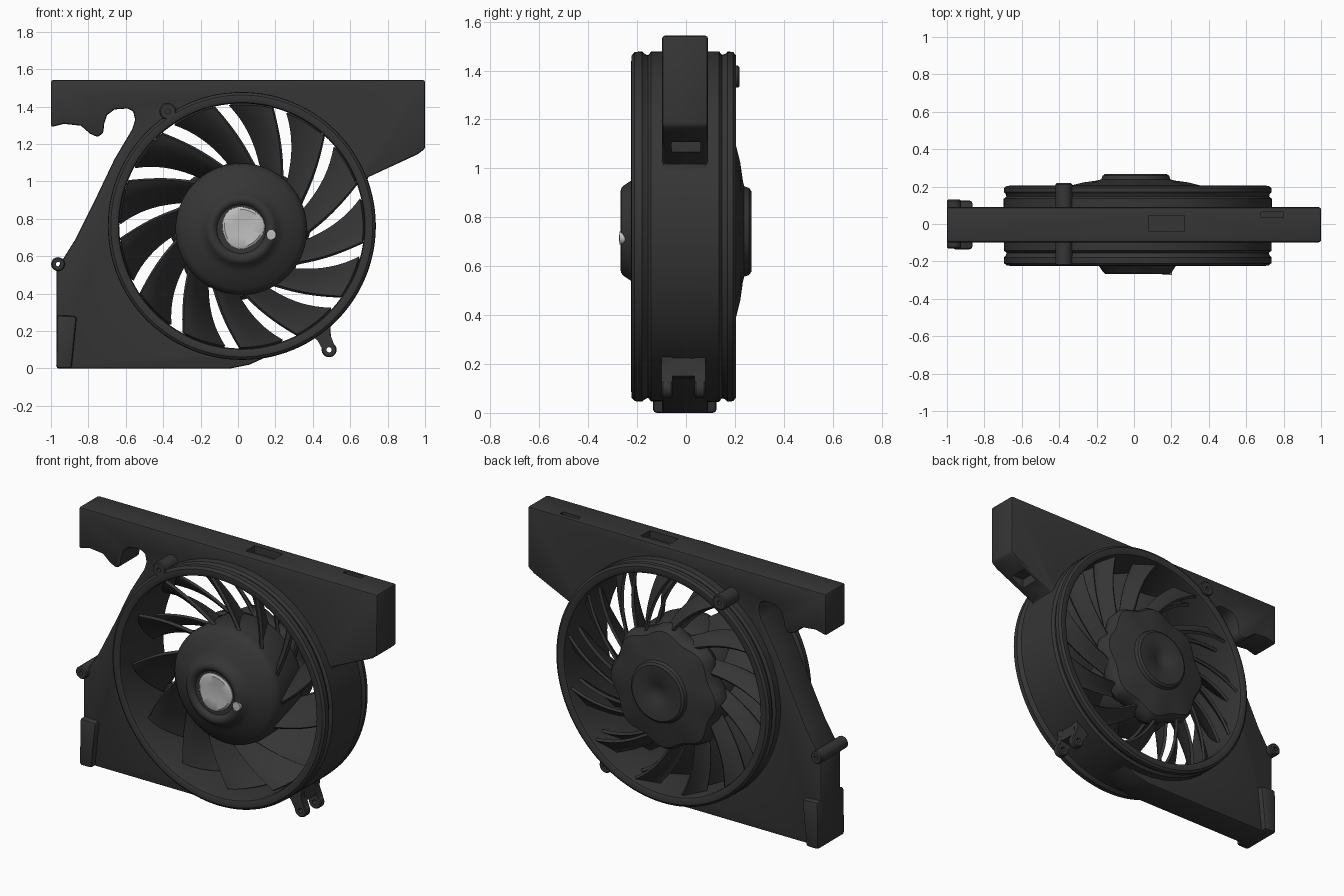
import bpy, bmesh, math
from math import cos, sin, radians, pi

if "Cube" in bpy.data.objects:
    bpy.data.objects.remove(bpy.data.objects["Cube"])

CX, CZ = 0.02, 0.762      # shroud ring centre
HX, HZ = 0.018, 0.745     # hub centre


def material(name, rgb):
    m = bpy.data.materials.new(name)
    m.diffuse_color = (*rgb, 1)
    m.use_nodes = True
    m.node_tree.nodes["Principled BSDF"].inputs["Base Color"].default_value = m.diffuse_color
    return m


DARK = material("dark_plastic", (0.036, 0.036, 0.037))
LIGHT = material("light_metal", (0.52, 0.52, 0.52))


def make(name, bm, mat=DARK):
    bmesh.ops.remove_doubles(bm, verts=bm.verts, dist=1e-5)
    bmesh.ops.recalc_face_normals(bm, faces=bm.faces)
    me = bpy.data.meshes.new(name)
    bm.to_mesh(me)
    bm.free()
    ob = bpy.data.objects.new(name, me)
    bpy.context.collection.objects.link(ob)
    me.materials.append(mat)
    return ob


def finish(ob, angle=35):
    """Apply modifiers and smooth the gentle edges."""
    bpy.ops.object.select_all(action='DESELECT')
    ob.select_set(True)
    bpy.context.view_layer.objects.active = ob
    bpy.ops.object.convert(target='MESH')
    bpy.ops.object.shade_smooth_by_angle(angle=radians(angle))
    return ob


def bevel(ob, width, segments=2):
    b = ob.modifiers.new("bevel", 'BEVEL')
    b.width, b.segments, b.limit_method = width, segments, 'ANGLE'
    b.angle_limit = radians(40)


def lathe(name, profile, cx, cz, n=64, closed=False, mat=DARK, wobble=None):
    """Spin (radius, y) points round the y axis through (cx, cz)."""
    bm = bmesh.new()
    rows = []
    for r, y in profile:
        row = []
        for i in range(n):
            a = 2 * pi * i / n
            k = r * (wobble(a, r) if wobble else 1)
            row.append(bm.verts.new((cx + k * cos(a), y, cz + k * sin(a))))
        rows.append(row)
    pairs = list(zip(rows, rows[1:])) + ([(rows[-1], rows[0])] if closed else [])
    for p, q in pairs:
        for i in range(n):
            j = (i + 1) % n
            bm.faces.new((p[i], p[j], q[j], q[i]))
    return make(name, bm, mat)


def tube(name, cx, cz, r_in, r_out, y0, y1):
    c = 0.006
    prof = [(r_in, y0), (r_out - c, y0), (r_out, y0 + c),
            (r_out, y1 - c), (r_out - c, y1), (r_in, y1)]
    return finish(lathe(name, prof, cx, cz, 28, closed=True))


def prism(name, outline, y0, y1):
    """Extrude an (x, z) outline from y0 to y1."""
    bm = bmesh.new()
    f = bm.faces.new([bm.verts.new((x, y0, z)) for x, z in outline])
    g = bmesh.ops.extrude_face_region(bm, geom=[f])
    for v in g['geom']:
        if isinstance(v, bmesh.types.BMVert):
            v.co.y = y1
    return make(name, bm)


# Shroud plate: top bar, hooked left end and slanted left side
arc = [(CX + 0.715 * cos(radians(a)), CZ + 0.715 * sin(radians(a)))
       for a in range(18, -81, -7)]
outline = [(-1, 1.543), (1, 1.543), (1, 1.175), (0.96, 1.145), (0.69, 1.02)] + arc + [
    (0.06, 0.02), (-0.04, 0), (-0.97, 0), (-0.97, 0.53), (-0.87, 0.69), (-0.765, 0.9),
    (-0.66, 1.12), (-0.565, 1.28), (-0.55, 1.33), (-0.56, 1.375), (-0.59, 1.39),
    (-0.66, 1.385), (-0.7, 1.355), (-0.715, 1.31), (-0.72, 1.26), (-0.75, 1.237),
    (-0.79, 1.255), (-0.84, 1.298), (-0.93, 1.308), (-1, 1.29)]
plate = prism("shroud_plate", outline, -0.098, 0.09)
bevel(plate, 0.012)
cutters = [lathe("fan_hole_cutter", [(0, -1), (0.685, -1), (0.685, 1), (0, 1)], CX, CZ, 96)]
for x0, x1, z0, z1, y0, y1 in [(0.08, 0.27, 1.5, 1.6, -0.04, 0.045),
                               (0.68, 0.8, 1.52, 1.6, 0.035, 0.065),
                               (0.79, 0.88, 1.0, 1.125, -0.06, 0.06)]:
    cutters.append(prism("slot_cutter", [(x0, z0), (x1, z0), (x1, z1), (x0, z1)], y0, y1))
for c in cutters:
    c.hide_render = True
    b = plate.modifiers.new("cut", 'BOOLEAN')
    b.operation, b.object, b.solver = 'DIFFERENCE', c, 'EXACT'
finish(plate)
for c in cutters:
    bpy.data.objects.remove(c)

# Round shroud ring with a rolled lip front and back
ring = [(0.655, -0.2), (0.66, -0.217), (0.675, -0.224), (0.7, -0.222), (0.714, -0.21),
        (0.716, -0.18), (0.706, -0.168), (0.7, -0.155), (0.715, -0.143), (0.717, 0.135),
        (0.702, 0.147), (0.706, 0.16), (0.716, 0.17), (0.714, 0.193), (0.7, 0.204),
        (0.675, 0.205), (0.66, 0.198), (0.655, 0.18)]
finish(lathe("shroud_ring", ring, CX, CZ, 112, closed=True))

# Foot block at the lower left corner
foot = prism("corner_block", [(-0.972, 0), (-0.89, 0), (-0.862, 0.28), (-0.968, 0.285)],
             -0.135, 0.125)
bevel(foot, 0.015)
finish(foot)

# Mounting lugs and ring bosses
tube("left_lug", -0.962, 0.558, 0.012, 0.037, -0.13, 0.13)
for y0, y1 in [(-0.1, -0.055), (0.035, 0.08)]:
    tube("lower_lug_eye", 0.487, 0.1, 0.014, 0.04, y0, y1)
    finish(prism("lower_lug_arm", [(0.37, 0.2), (0.425, 0.15), (0.45, 0.105), (0.475, 0.13),
                                   (0.515, 0.125), (0.49, 0.19), (0.5, 0.25)], y0, y1))
finish(prism("lower_lug_bridge", [(0.4, 0.19), (0.435, 0.14), (0.5, 0.15), (0.49, 0.24)],
             -0.07, 0.05))
tube("front_boss", -0.375, 1.375, 0.012, 0.045, -0.222, -0.08)
tube("back_boss", -0.375, 1.375, 0.012, 0.045, 0.08, 0.218)

# Fan hub with a raised, hollowed nose
hub = [(0, 0.1), (0.34, 0.1), (0.35, 0.08), (0.352, -0.11), (0.345, -0.14), (0.32, -0.165),
       (0.26, -0.195), (0.225, -0.215), (0.205, -0.225), (0.185, -0.255), (0.172, -0.266),
       (0.155, -0.268), (0.14, -0.262), (0.13, -0.247), (0, -0.243)]
finish(lathe("fan_hub", hub, HX, HZ, 72))
cap = [(0, -0.24), (0.11, -0.24), (0.112, -0.255), (0.1, -0.262), (0.05, -0.258), (0, -0.254)]
finish(lathe("hub_cap", cap, HX + 0.007, HZ + 0.008, 48, mat=LIGHT,
             wobble=lambda a, r: 1 + 0.04 * sin(3 * a + 1)))
finish(lathe("hub_pin", [(0, -0.24), (0.026, -0.24), (0.026, -0.272), (0, -0.274)],
             0.178, 0.715, 16, mat=LIGHT))

# Motor housing at the back, with a lobed rim
motor = [(0, 0.09), (0.34, 0.09), (0.36, 0.13), (0.352, 0.18), (0.335, 0.205), (0.27, 0.222),
         (0.21, 0.232), (0.185, 0.238), (0.178, 0.258), (0.165, 0.267), (0.14, 0.265),
         (0.05, 0.258), (0.035, 0.248), (0, 0.247)]
finish(lathe("motor_housing", motor, 0.01, 0.742, 96,
             wobble=lambda a, r: 1 + (0.045 * cos(8 * a) if r > 0.25 else 0)))


def vane(name, angle, width, y_front, y_back, thick, steps=10, chords=6):
    """Swept, pitched blade running from the hub to the ring."""
    bm = bmesh.new()
    rows = []
    for i in range(steps + 1):
        t = i / steps
        r = 0.33 + (0.652 - 0.33) * t
        x0, z0 = HX + (CX - HX) * t, HZ + (CZ - HZ) * t
        sweep = -17 + 27 * t ** 0.75
        w = width * (1.12 - 0.5 * t + 0.45 * t * t)
        row = []
        for j in range(chords + 1):
            s = j / chords
            a = radians(angle + sweep + (s - 0.5) * w)
            y = y_front + (y_back - y_front) * s ** 1.4
            row.append(bm.verts.new((x0 + r * cos(a), y, z0 + r * sin(a))))
        rows.append(row)
    for p, q in zip(rows, rows[1:]):
        for j in range(chords):
            bm.faces.new((p[j], p[j + 1], q[j + 1], q[j]))
    ob = make(name, bm)
    sol = ob.modifiers.new("thickness", 'SOLIDIFY')
    sol.thickness, sol.offset = thick, 0
    return finish(ob, 50)


# Thirteen fan blades, each with a guide vane behind it
for k in range(13):
    angle = 20 + k * 360 / 13
    vane("fan_blade", angle, 19, -0.11, 0.09, 0.018)
    vane("guide_vane", angle + 3, 10, 0.1, 0.175, 0.016)
